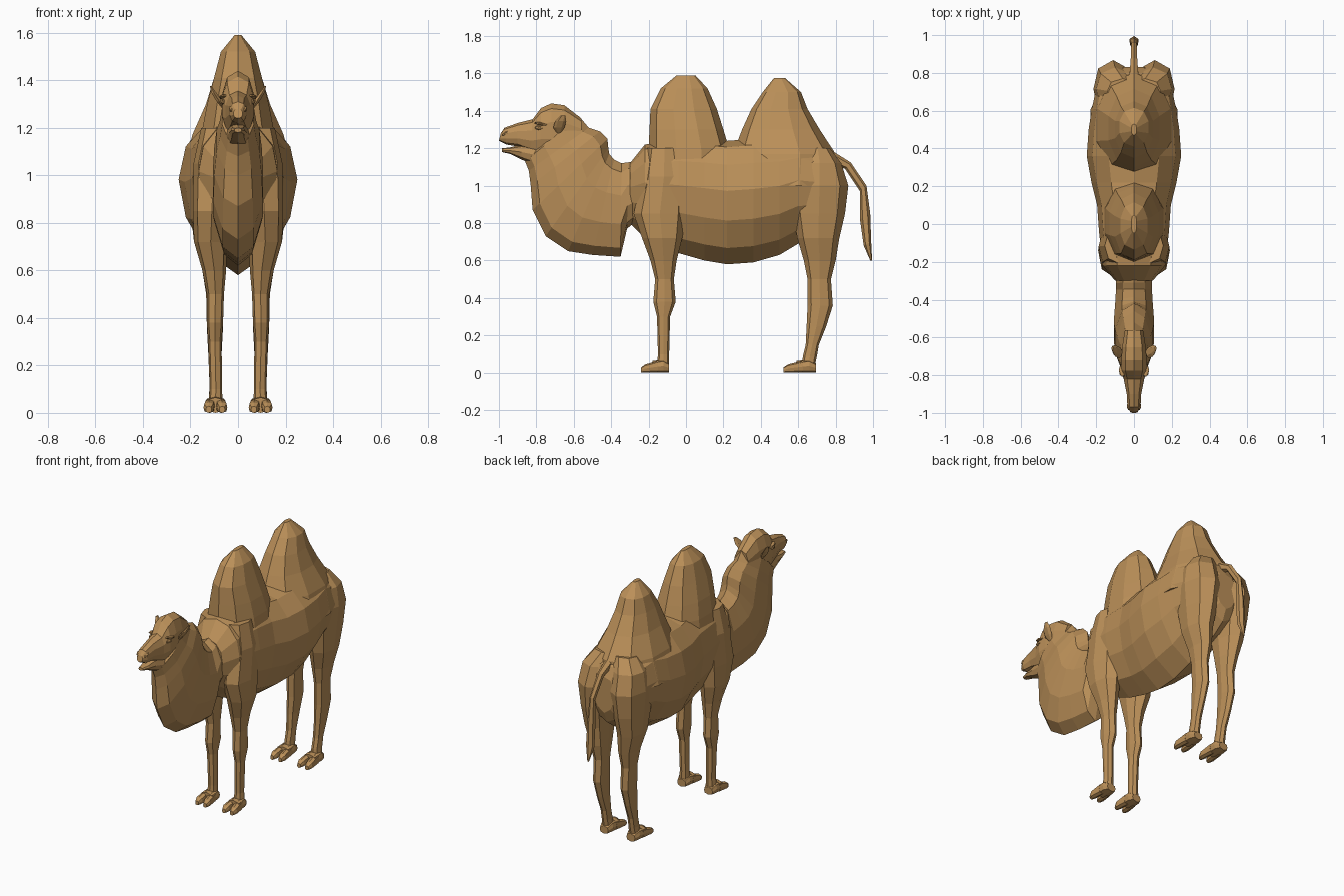
import bpy
import bmesh
from math import sin, cos, pi, copysign
from mathutils import Matrix

default_cube = bpy.data.objects.get("Cube")
if default_cube:
    bpy.data.objects.remove(default_cube, do_unlink=True)

# Single tan coat colour
coat = bpy.data.materials.new("tan coat")
coat.use_nodes = True
coat.diffuse_color = (.5, .28, .1, 1)
coat.node_tree.nodes["Principled BSDF"].inputs["Base Color"].default_value = coat.diffuse_color


def finish(name, bm, mirror):
    """Turn a bmesh into a flat shaded object, optionally mirrored across x."""
    bmesh.ops.recalc_face_normals(bm, faces=bm.faces)
    mesh = bpy.data.meshes.new(name)
    bm.to_mesh(mesh)
    bm.free()
    mesh.materials.append(coat)
    part = bpy.data.objects.new(name, mesh)
    bpy.context.collection.objects.link(part)
    if mirror:
        part.modifiers.new("Mirror", 'MIRROR').use_mirror_merge = False
    return part


def loft(name, rings, sides=10, bias=1.0, power=1.0, mirror=False):
    """Skin rings, each spanning two points in the side plane:
    (y, z, other y, other z, half width, x centre)."""
    bm = bmesh.new()
    loops = []
    for ya, za, yb, zb, width, centre in rings:
        loop = []
        for k in range(sides):
            angle = 2 * pi * k / sides
            along = ((1 - cos(angle)) / 2) ** bias
            across = copysign(abs(sin(angle)) ** power, sin(angle))
            loop.append(bm.verts.new((centre + width * across,
                                      ya + (yb - ya) * along,
                                      za + (zb - za) * along)))
        loops.append(loop)
    for low, high in zip(loops, loops[1:]):
        for k in range(sides):
            n = (k + 1) % sides
            bm.faces.new((low[k], low[n], high[n], high[k]))
    bm.faces.new(loops[0])
    bm.faces.new(loops[-1])
    return finish(name, bm, mirror)


def upright(rings):
    """Rings standing across the body: (y, bottom, top, half width, x centre)."""
    return [(y, low, y, high, width, x) for y, low, high, width, x in rings]


def level(rings):
    """Horizontal rings: (z, front, back, half width, x centre)."""
    return [(front, z, back, z, width, x) for z, front, back, width, x in rings]


def central(rings):
    """Place rings on the middle line."""
    return [(*ring, 0) for ring in rings]


def blob(name, centre, size, tilt=0.0):
    """Small faceted lump, mirrored to both sides."""
    bm = bmesh.new()
    place = (Matrix.Translation(centre) @ Matrix.Rotation(tilt, 4, 'X')
             @ Matrix.Diagonal((*size, 1)))
    bmesh.ops.create_icosphere(bm, subdivisions=1, radius=1, matrix=place)
    return finish(name, bm, True)


# Barrel of the body
loft("body", upright(central([
    (-.3, .8, 1.12, .1),
    (-.22, .72, 1.22, .165),
    (-.04, .64, 1.25, .185),
    (.1, .6, 1.25, .195),
    (.22, .58, 1.24, .225),
    (.36, .59, 1.25, .25),
    (.5, .63, 1.25, .24),
    (.6, .69, 1.26, .225),
    (.72, .72, 1.22, .2),
    (.8, .78, 1.15, .16),
    (.83, .85, 1.08, .08),
])), sides=12, bias=.75, power=.9)

# Two humps
loft("front_hump", level(central([
    (1, -.21, .24, .18),
    (1.2, -.2, .23, .155),
    (1.3, -.195, .2, .135),
    (1.41, -.19, .165, .105),
    (1.52, -.135, .115, .075),
    (1.59, -.05, .05, .015),
])), power=.8)
loft("rear_hump", level(central([
    (1, .2, .82, .24),
    (1.17, .25, .8, .2),
    (1.3, .3, .715, .14),
    (1.41, .35, .65, .105),
    (1.5, .41, .615, .08),
    (1.575, .47, .53, .015),
])), power=.8)

# Deep curved neck, its rings fanning around the nape
loft("neck", central([
    (-.28, .8, -.26, 1.13, .1),
    (-.315, .77, -.31, 1.125, .1),
    (-.35, .62, -.345, 1.12, .1),
    (-.5, .63, -.385, 1.14, .105),
    (-.63, .65, -.41, 1.17, .11),
    (-.75, .73, -.415, 1.2, .11),
    (-.82, .87, -.42, 1.25, .105),
    (-.83, 1, -.46, 1.29, .095),
    (-.84, 1.08, -.52, 1.31, .08),
    (-.86, 1.13, -.57, 1.37, .07),
    (-.8, 1.2, -.62, 1.39, .05),
]))

# Head with muzzle and lower jaw
loft("head", central([
    (-.56, 1.2, -.56, 1.36, .05),
    (-.65, 1.16, -.65, 1.43, .065),
    (-.72, 1.15, -.72, 1.44, .07),
    (-.78, 1.16, -.775, 1.415, .07),
    (-.83, 1.18, -.82, 1.355, .055),
    (-.9, 1.21, -.9, 1.335, .04),
    (-.96, 1.22, -.97, 1.31, .036),
    (-1, 1.24, -.99, 1.28, .02),
]), power=.8)
loft("lower_jaw", upright(central([
    (-.78, 1.1, 1.22, .055),
    (-.88, 1.14, 1.22, .036),
    (-.94, 1.17, 1.205, .03),
    (-.985, 1.18, 1.2, .016),
])), sides=8, power=.8)
blob("eye", (.06, -.785, 1.31), (.016, .026, .014))
blob("brow", (.06, -.775, 1.33), (.022, .04, .009), tilt=-.2)
blob("nostril", (.026, -.965, 1.28), (.013, .024, .01), tilt=.5)
loft("ear", level([
    (1.28, -.69, -.67, .006, .06),
    (1.31, -.71, -.65, .013, .078),
    (1.345, -.7, -.64, .012, .1),
    (1.375, -.67, -.645, .004, .115),
]), sides=6, mirror=True)

# Legs, running up into the shoulder and haunch
loft("front_leg", level([
    (.04, -.155, -.09, .03, .095),
    (.1, -.15, -.09, .026, .093),
    (.3, -.155, -.085, .028, .097),
    (.38, -.175, -.055, .034, .097),
    (.5, -.165, -.065, .036, .095),
    (.6, -.19, -.05, .05, .1),
    (.72, -.235, -.02, .07, .115),
    (.85, -.28, 0, .08, .11),
    (1.05, -.235, 0, .087, .1),
    (1.2, -.21, -.02, .08, .075),
]), sides=8, power=.8, mirror=True)
loft("rear_leg", level([
    (.04, .62, .69, .03, .095),
    (.09, .625, .7, .026, .095),
    (.15, .64, .71, .026, .095),
    (.25, .645, .75, .028, .097),
    (.36, .65, .785, .034, .097),
    (.5, .65, .775, .037, .097),
    (.6, .63, .8, .05, .1),
    (.72, .595, .82, .07, .115),
    (.85, .57, .85, .085, .115),
    (1, .56, .868, .105, .11),
    (1.12, .6, .83, .1, .1),
    (1.2, .64, .77, .08, .06),
]), sides=8, power=.8, mirror=True)


# Split feet: a heel pad with two splayed toes
def foot(name, front, back):
    length = back - front
    loft(name + "_heel", upright([
        (back, 0, .05, .03, .095),
        (back - length * .2, 0, .07, .042, .095),
        (back - length * .6, 0, .065, .044, .095),
    ]), sides=8, power=.5, mirror=True)
    for label, side in (("inner", -1), ("outer", 1)):
        loft(f"{name}_{label}_toe", upright([
            (back - length * .4, 0, .065, .021, .095 + side * .022),
            (front + length * .15, 0, .045, .022, .095 + side * .028),
            (front, 0, .028, .012, .095 + side * .028),
        ]), sides=8, power=.5, mirror=True)


foot("front_foot", -.24, -.09)
foot("rear_foot", .52, .695)

# Hanging tail
loft("tail", central([
    (.74, 1.13, .76, 1.2, .03),
    (.85, 1.09, .88, 1.125, .02),
    (.93, .97, .965, 1, .016),
    (.93, .82, .985, .85, .022),
    (.95, .68, .99, .7, .026),
    (.985, .6, .995, .6, .005),
]), sides=6)
